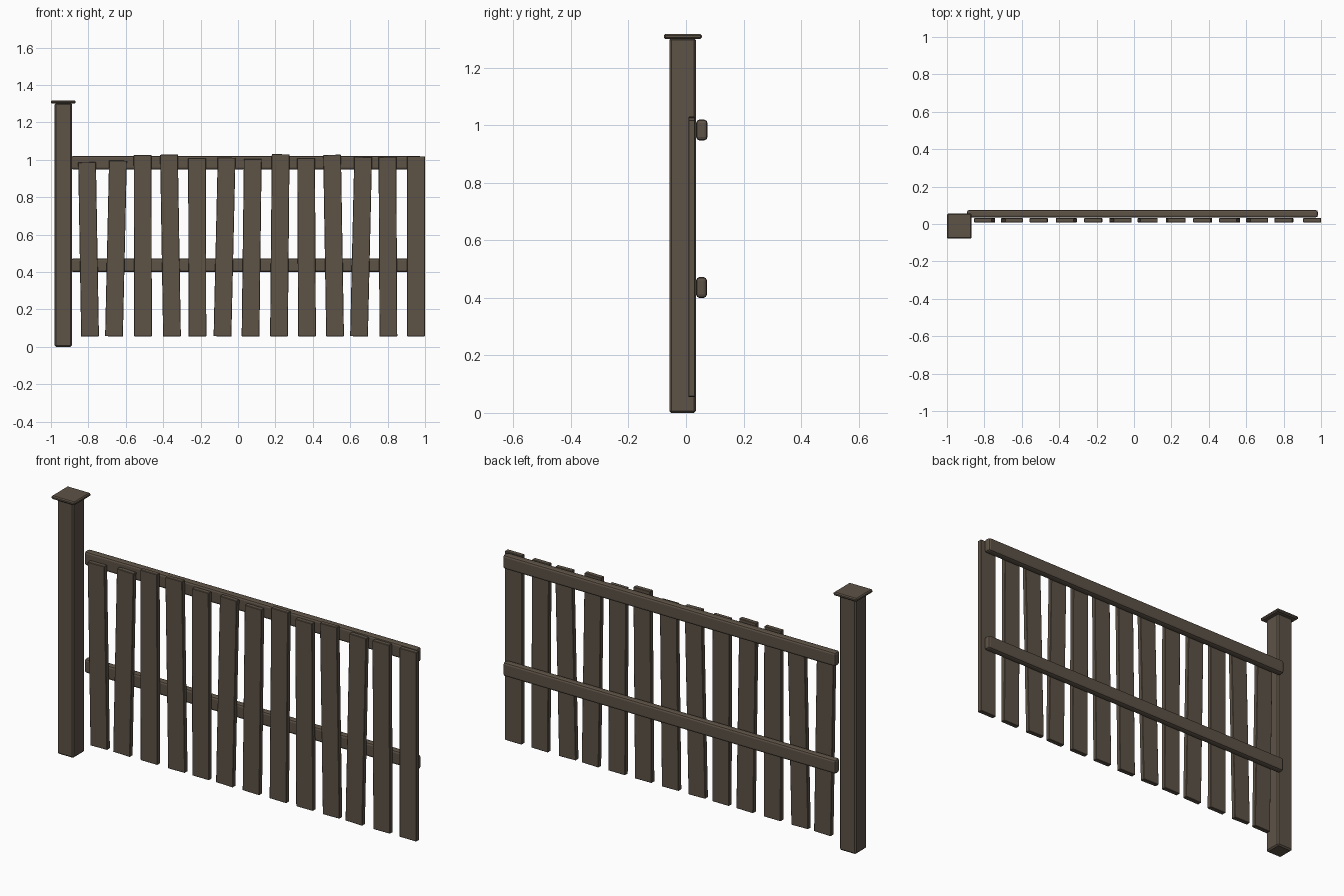
import bpy, bmesh, math
from mathutils import Matrix

wood = bpy.data.materials.new("weathered_wood")
wood.diffuse_color = (0.11, 0.085, 0.062, 1)


def box(name, center, size, bevel, segments=1, tilt=0.0):
    """Bevelled box; tilt leans it sideways in the fence plane."""
    bm = bmesh.new()
    bmesh.ops.create_cube(bm, size=1, matrix=Matrix.Diagonal((*size, 1)))
    bmesh.ops.bevel(bm, geom=bm.edges[:], offset=bevel, segments=segments,
                    profile=0.5, affect='EDGES')
    mesh = bpy.data.meshes.new(name)
    bm.to_mesh(mesh)
    bm.free()
    mesh.materials.append(wood)
    ob = bpy.data.objects.new(name, mesh)
    ob.location = center
    ob.rotation_euler = (0, tilt, 0)
    bpy.context.collection.objects.link(ob)
    return ob


# post and its cap
box("post", (-0.934, -0.012, 0.652), (0.092, 0.092, 1.304), 0.007)
box("post_cap", (-0.934, -0.011, 1.309), (0.132, 0.132, 0.017), 0.005)

# two rails behind the pickets
box("top_rail", (0.045, 0.055, 0.984), (1.876, 0.039, 0.072), 0.011, 2)
box("lower_rail", (0.045, 0.054, 0.436), (1.876, 0.037, 0.072), 0.011, 2)

# uneven pickets: (bottom centre x, top centre x, top z)
pickets = [
    (-0.791, -0.807, 0.987), (-0.663, -0.642, 0.996), (-0.508, -0.510, 1.026),
    (-0.353, -0.369, 1.028), (-0.217, -0.219, 1.009), (-0.083, -0.061, 1.012),
    (0.067, 0.079, 1.004), (0.219, 0.228, 1.030), (0.369, 0.364, 1.009),
    (0.519, 0.503, 1.027), (0.647, 0.669, 1.016), (0.804, 0.799, 1.016),
    (0.952, 0.952, 1.019),
]
Z0 = 0.056
for i, (xb, xt, zt) in enumerate(pickets, 1):
    box(f"picket_{i}", ((xb + xt) / 2, 0.020, (Z0 + zt) / 2),
        (0.095, 0.024, zt - Z0), 0.002, 1, math.atan2(xt - xb, zt - Z0))
